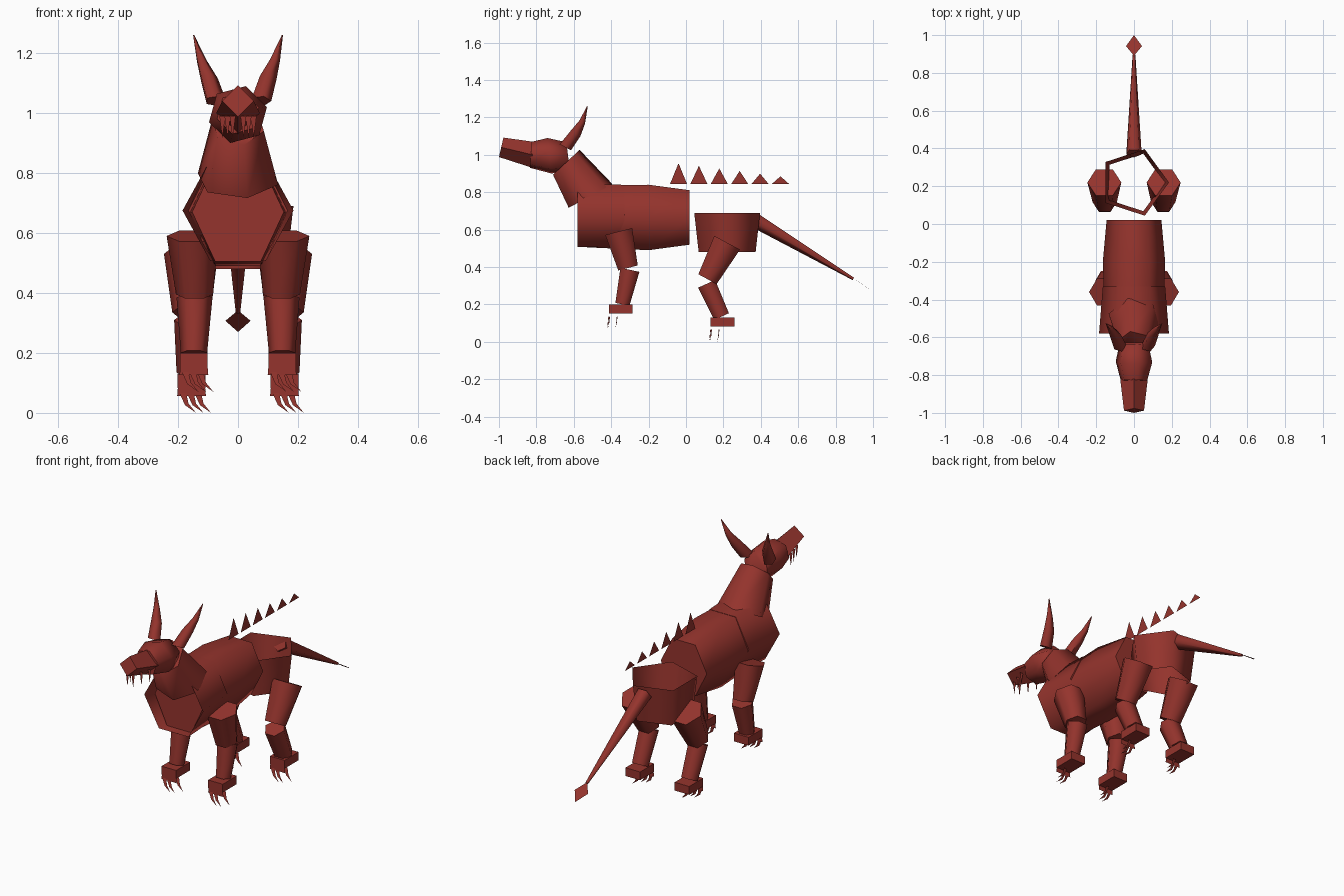
import bpy, bmesh, math
from mathutils import Vector

if "Cube" in bpy.data.objects:
    bpy.data.objects.remove(bpy.data.objects["Cube"])

skin = bpy.data.materials.new("dark red")
skin.diffuse_color = (0.30, 0.034, 0.026, 1)
skin.use_nodes = True
skin.node_tree.nodes["Principled BSDF"].inputs["Base Color"].default_value = skin.diffuse_color


def finish(name, bm, fix=True):
    if fix:
        bmesh.ops.recalc_face_normals(bm, faces=bm.faces)
    me = bpy.data.meshes.new(name)
    bm.to_mesh(me)
    bm.free()
    me.materials.append(skin)
    ob = bpy.data.objects.new(name, me)
    bpy.context.collection.objects.link(ob)
    bpy.ops.object.select_all(action='DESELECT')
    ob.select_set(True)
    bpy.context.view_layer.objects.active = ob
    bpy.ops.object.shade_smooth_by_angle(angle=math.radians(74))
    return ob


def loft(name, rings, n=6, phase=0.0, caps=(True, True)):
    """rings: (centre, half width along x, in-plane half vector)"""
    bm = bmesh.new()
    loops = []
    for c, rx, v in rings:
        c, v = Vector(c), Vector(v)
        loops.append([bm.verts.new(c + Vector((rx * math.cos(a), 0, 0)) + v * math.sin(a))
                      for a in (math.radians(phase) + 2 * math.pi * i / n for i in range(n))])
    for a, b in zip(loops, loops[1:]):
        for i in range(n):
            j = (i + 1) % n
            bm.faces.new((a[i], a[j], b[j], b[i]))
    if caps[0]:
        bm.faces.new(loops[0][::-1])
    if caps[1]:
        bm.faces.new(loops[-1])
    return finish(name, bm)


def limb(name, pts, n=6, phase=0.0, caps=(True, True)):
    """tapered tube, pts: (x, y, z, radius), rings square to the whole axis"""
    axis = (Vector(pts[-1][:3]) - Vector(pts[0][:3])).normalized()
    v = axis.cross(Vector((1, 0, 0))).normalized()
    return loft(name, [(p[:3], p[3], v * p[3]) for p in pts], n, phase, caps)


def plates(name, polys):
    """thin flat shapes"""
    bm = bmesh.new()
    for poly in polys:
        bm.faces.new([bm.verts.new(p) for p in poly])
    return finish(name, bm, False)


# torso
Z = lambda h: (0, 0, h)
loft("chest", [((0, -0.58, 0.675), 0.185, Z(0.195)), ((0, -0.33, 0.675), 0.165, Z(0.19))],
     caps=(False, True))
loft("belly", [((0, -0.53, 0.67), 0.153, Z(0.19)), ((0, -0.20, 0.665), 0.165, Z(0.202)),
               ((0, 0.02, 0.665), 0.145, Z(0.168))])
loft("pelvis", [((0, 0.22, 0.48), 0.16, (0, 0.16, 0)), ((0, 0.22, 0.69), 0.185, (0, 0.185, 0))],
     n=5, caps=(False, False))

# neck and head
loft("neck", [((0, -0.51, 0.78), 0.14, (0, 0.12, 0.065)),
              ((0, -0.64, 0.96), 0.09, (0, 0.073, 0.068))], phase=43)
loft("head", [((0, -0.83, 1.0), 0.072, (0, 0.005, 0.072)),
              ((0, -0.73, 0.995), 0.10, (0, -0.01, 0.098)),
              ((0, -0.63, 0.99), 0.078, (0, -0.01, 0.08))], phase=15)
loft("snout", [((0, -0.988, 1.04), 0.053, (0, 0.012, 0.052)),
               ((0, -0.82, 1.0), 0.073, (0, 0, 0.07))], n=4)
teeth = []
for i in range(3):
    y, x0 = -0.97 + 0.05 * i, 0.018 + 0.017 * i
    for s in (-1, 1):
        x = s * x0
        teeth.append([(x - 0.01, y, 0.99), (x + 0.01, y, 0.99), (x, y, 0.915)])
plates("teeth", teeth)
for s, side in ((-1, "left"), (1, "right")):
    limb(side + "_horn", [(s * 0.075, -0.645, 1.04, 0.036), (s * 0.098, -0.59, 1.115, 0.031),
                          (s * 0.122, -0.555, 1.175, 0.018), (s * 0.148, -0.527, 1.26, 0.002)], 5)

# back spikes
plates("back_spikes", [[(0, y - 0.045, 0.845), (0, y + 0.045, 0.845), (0, y, 0.955 - 0.014 * i)]
                       for i, y in enumerate(-0.04 + 0.109 * k for k in range(6))])

# tail
limb("tail", [(0, 0.375, 0.65, 0.043), (0, 0.895, 0.337, 0.008)], 5, 18)
plates("tail_tip", [[(0, 0.89, 0.342), (-0.042, 0.942, 0.307), (0, 1.0, 0.27), (0.042, 0.942, 0.307)]])


def foot(name, x, y, z):
    bm = bmesh.new()
    bmesh.ops.create_cube(bm, size=1)
    for v in bm.verts:
        v.co = (x + v.co.x * 0.092, y + v.co.y * 0.126, z + v.co.z * 0.047)
    finish(name, bm)
    # toe plate and curved claws
    f = y - 0.06
    polys = [[(x - 0.048, f, z - 0.05), (x + 0.048, f, z - 0.05),
              (x + 0.044, f, z - 0.005), (x - 0.044, f, z - 0.005)]]
    for k, dy in enumerate((-0.005, 0.0, 0.04)):
        cx, cy = x - 0.03 + 0.025 * k, f + dy
        polys.append([(cx - 0.01, cy, z - 0.04), (cx + 0.012, cy + 0.004, z - 0.04),
                      (cx + 0.02, cy, z - 0.075), (cx + 0.045, cy - 0.008, z - 0.106),
                      (cx + 0.008, cy - 0.004, z - 0.08)])
    plates(name + "_claws", polys)


# legs
for s, side in ((-1, "left"), (1, "right")):
    limb(side + "_front_upper_leg", [(s * 0.152, -0.36, 0.59, 0.086), (s * 0.145, -0.31, 0.395, 0.062)])
    limb(side + "_front_lower_leg", [(s * 0.145, -0.30, 0.385, 0.06), (s * 0.147, -0.34, 0.20, 0.044)])
    foot(side + "_front_foot", s * 0.147, -0.35, 0.176)
    limb(side + "_hind_upper_leg", [(s * 0.157, 0.22, 0.53, 0.09), (s * 0.155, 0.115, 0.335, 0.064)])
    limb(side + "_hind_lower_leg", [(s * 0.155, 0.11, 0.31, 0.058), (s * 0.155, 0.19, 0.135, 0.05)])
    foot(side + "_hind_foot", s * 0.155, 0.195, 0.106)
